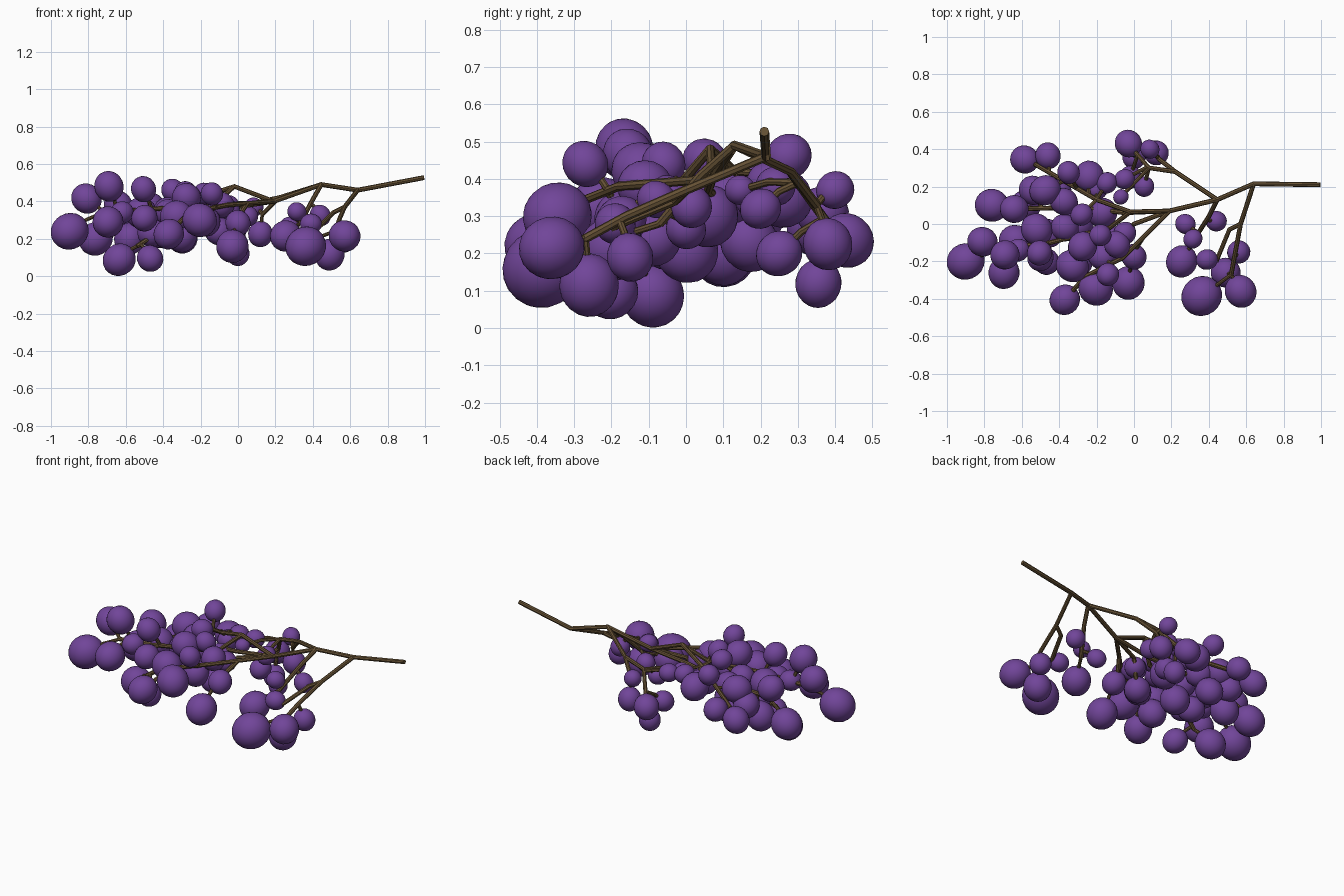
import bpy, bmesh
from mathutils import Vector, Matrix
from mathutils.geometry import intersect_point_line


def material(name, rgb):
    m = bpy.data.materials.new(name)
    m.diffuse_color = (*rgb, 1)
    return m


PURPLE = material("grape purple", (0.165, 0.06, 0.32))
BROWN = material("stem brown", (0.135, 0.085, 0.036))


def tubes(name, paths, radius):
    """Round tubes along several point paths, as one mesh object."""
    cu = bpy.data.curves.new(name, 'CURVE')
    cu.dimensions = '3D'
    cu.bevel_depth = radius
    cu.bevel_resolution = 2
    cu.use_fill_caps = True
    for pts in paths:
        sp = cu.splines.new('POLY')
        sp.points.add(len(pts) - 1)
        for p, co in zip(sp.points, pts):
            p.co = (*co, 1)
    cu.materials.append(BROWN)
    ob = bpy.data.objects.new(name, cu)
    bpy.context.collection.objects.link(ob)
    bpy.ops.object.select_all(action='DESELECT')
    ob.select_set(True)
    bpy.context.view_layer.objects.active = ob
    bpy.ops.object.convert(target='MESH')
    bpy.ops.object.shade_smooth_by_angle()


def anchor(c, paths):
    """Nearest point to c on the branches, pulled a little back towards the stem."""
    best = None
    for pts in paths:
        for a, b in zip(pts, pts[1:]):
            a, b = Vector(a), Vector(b)
            t = intersect_point_line(c, a, b)[1]
            q = a.lerp(b, min(1, max(0, t - 0.15)))
            if best is None or (q - c).length < (best - c).length:
                best = q
    return best


def bunch(part, berries, paths):
    """Smooth berries (x, y, z, radius), drawn out along their thin stalks."""
    me = bpy.data.meshes.new(part + "_grapes")
    bm = bmesh.new()
    stalks = []
    for x, y, z, r in berries:
        c = Vector((x, y, z))
        root = anchor(c, paths)
        turn = (c - root).to_track_quat('Z', 'Y').to_matrix().to_4x4()
        bmesh.ops.create_icosphere(
            bm, subdivisions=3, radius=r,
            matrix=Matrix.Translation(c) @ turn @ Matrix.Diagonal((1, 1, 1.07, 1)))
        if (root - c).length > r * 0.8:
            stalks.append([root, root.lerp(c, 0.5) + Vector((0, 0, 0.012)), c])
    for f in bm.faces:
        f.smooth = True
    bm.to_mesh(me)
    bm.free()
    me.materials.append(PURPLE)
    bpy.context.collection.objects.link(bpy.data.objects.new(part + "_grapes", me))
    tubes(part + "_stalks", stalks, 0.010)


# Main stem and the forks it carries
fork1, fork2, fork3 = (0.64, 0.215, 0.46), (0.445, 0.13, 0.49), (0.19, 0.07, 0.40)
tubes("main_stem", [[(0.995, 0.21, 0.527), fork1, fork2, fork3]], 0.013)

# Branches of each part of the bunch
front_branches = [
    [fork1, (0.57, 0.0, 0.37), (0.54, -0.16, 0.30), (0.52, -0.27, 0.24)],
    [(0.57, 0.0, 0.37), (0.51, -0.03, 0.34), (0.44, -0.20, 0.27)],
    [fork2, (0.40, 0.04, 0.41), (0.33, -0.07, 0.28)],
]
back_branches = [
    [fork2, (0.22, 0.28, 0.42), (0.13, 0.35, 0.33)],
    [(0.22, 0.28, 0.42), (0.08, 0.30, 0.39), (0.01, 0.38, 0.28)],
]
body_branches = [
    [fork3, (-0.02, 0.065, 0.48), (-0.20, 0.13, 0.42), (-0.53, 0.32, 0.32)],
    [fork3, (-0.05, 0.06, 0.37), (-0.30, 0.09, 0.34), (-0.62, 0.08, 0.32)],
    [(-0.02, 0.065, 0.48), (-0.13, -0.02, 0.38), (-0.45, -0.10, 0.36), (-0.72, -0.13, 0.34)],
    [fork3, (-0.06, -0.18, 0.38), (-0.26, -0.28, 0.34), (-0.33, -0.36, 0.27)],
    [fork3, (0.0, 0.0, 0.37), (-0.07, -0.06, 0.24)],
    [(0.05, -0.07, 0.39), (-0.01, -0.16, 0.30)],
    [(-0.25, -0.05, 0.36), (-0.42, -0.08, 0.24), (-0.54, -0.12, 0.16)],
]

# Berries: x, y, z, radius
front_berries = [
    (0.255, -0.20, 0.215, 0.083), (0.275, 0.0, 0.265, 0.053),
    (0.315, -0.08, 0.345, 0.05), (0.44, 0.015, 0.325, 0.055),
    (0.39, -0.19, 0.28, 0.055), (0.362, -0.385, 0.16, 0.105),
    (0.57, -0.36, 0.215, 0.084), (0.56, -0.15, 0.19, 0.062),
    (0.49, -0.26, 0.115, 0.08),
]
back_berries = [
    (-0.03, 0.43, 0.235, 0.072), (0.085, 0.40, 0.37, 0.05),
    (0.12, 0.38, 0.225, 0.066), (0.0, 0.355, 0.12, 0.062),
    (0.055, 0.20, 0.32, 0.053), (-0.05, 0.24, 0.38, 0.053),
    (-0.02, 0.25, 0.20, 0.06), (-0.07, 0.145, 0.37, 0.04),
]
upper_berries = [
    (-0.81, -0.095, 0.415, 0.079), (-0.69, -0.165, 0.48, 0.078),
    (-0.505, -0.155, 0.465, 0.067), (-0.62, -0.14, 0.34, 0.06),
    (-0.64, 0.08, 0.38, 0.075), (-0.585, 0.345, 0.27, 0.075),
    (-0.46, 0.365, 0.31, 0.068), (-0.475, 0.18, 0.37, 0.08),
    (-0.35, 0.275, 0.46, 0.06), (-0.24, 0.255, 0.35, 0.08),
    (-0.145, 0.22, 0.39, 0.055), (-0.28, 0.05, 0.45, 0.058),
    (-0.375, 0.12, 0.35, 0.072), (-0.37, -0.02, 0.34, 0.072),
    (-0.52, -0.03, 0.34, 0.083), (-0.275, -0.12, 0.42, 0.077),
    (-0.18, -0.06, 0.44, 0.058), (-0.09, -0.11, 0.38, 0.07),
    (-0.05, -0.05, 0.35, 0.06), (-0.14, -0.27, 0.44, 0.06),
    (-0.20, 0.19, 0.35, 0.06),
]
lower_berries = [
    (-0.90, -0.20, 0.24, 0.097), (-0.695, -0.26, 0.29, 0.083),
    (-0.76, 0.10, 0.20, 0.088), (-0.58, 0.10, 0.20, 0.082),
    (-0.41, 0.17, 0.23, 0.077), (-0.635, -0.09, 0.088, 0.085),
    (-0.47, -0.20, 0.095, 0.07), (-0.30, 0.0, 0.21, 0.085),
    (-0.30, -0.20, 0.21, 0.08), (-0.33, -0.225, 0.32, 0.085),
    (0.0, -0.175, 0.285, 0.067), (-0.205, -0.345, 0.30, 0.09),
    (-0.03, -0.315, 0.16, 0.087), (-0.37, -0.405, 0.225, 0.08),
    (-0.10, -0.09, 0.24, 0.075), (-0.17, 0.06, 0.30, 0.08),
    (-0.46, -0.05, 0.23, 0.075), (-0.50, -0.18, 0.31, 0.07),
    (-0.54, 0.18, 0.29, 0.075), (-0.17, -0.17, 0.29, 0.075),
]

for part, berries, branches in (
        ("front_shoulder", front_berries, front_branches),
        ("back_shoulder", back_berries, back_branches),
        ("body_upper", upper_berries, body_branches),
        ("body_lower", lower_berries, body_branches)):
    bunch(part, berries, branches)
for part, branches in (("front_shoulder", front_branches),
                       ("back_shoulder", back_branches), ("body", body_branches)):
    tubes(part + "_branches", branches, 0.0125)
